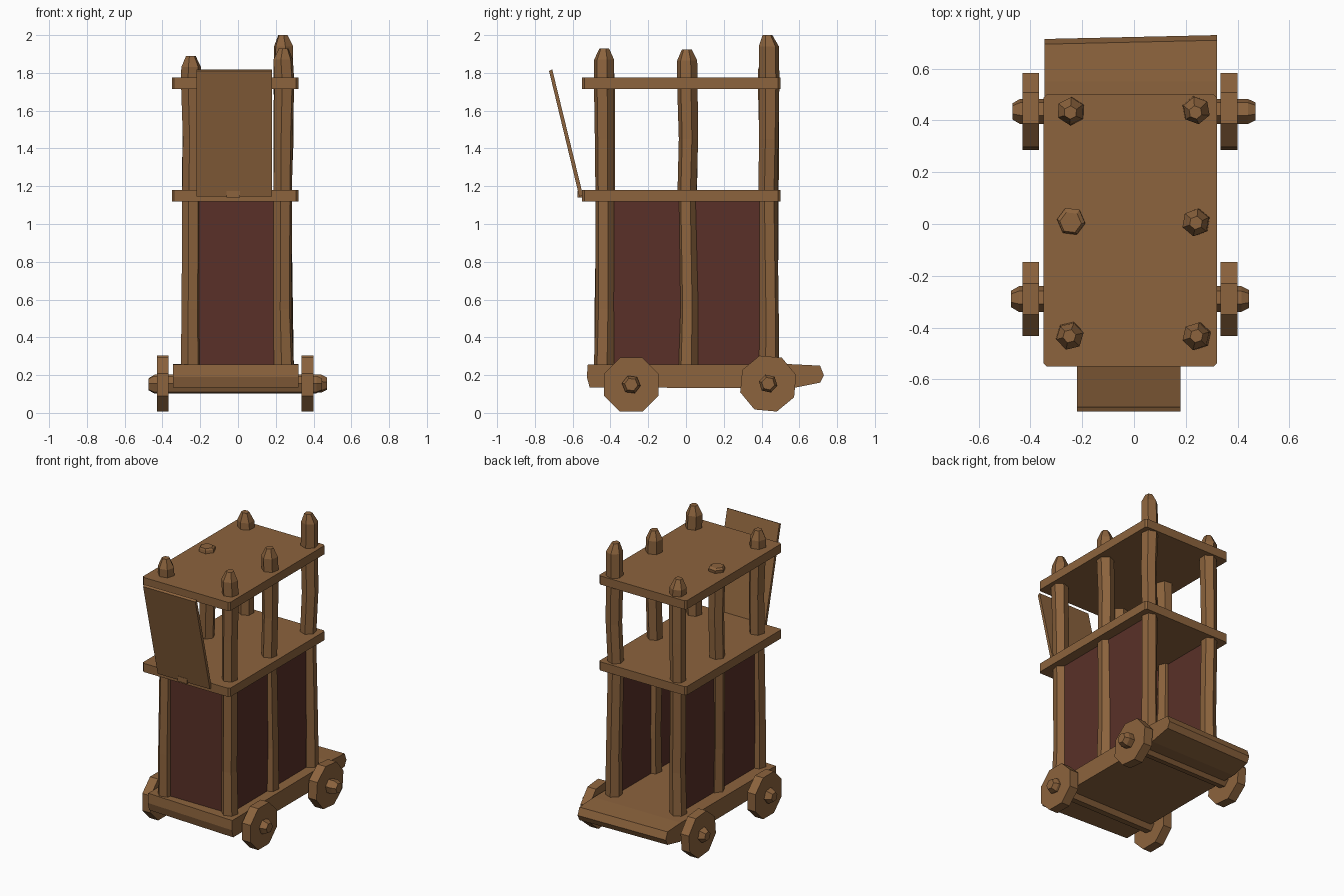
import bpy, bmesh, math, random
from mathutils import Vector, Matrix

if "Cube" in bpy.data.objects:
    bpy.data.objects.remove(bpy.data.objects["Cube"])

random.seed(4)

def material(name, rgb):
    m = bpy.data.materials.new(name)
    m.diffuse_color = (*rgb, 1)
    m.use_nodes = True
    m.node_tree.nodes["Principled BSDF"].inputs["Base Color"].default_value = m.diffuse_color
    return m

WOOD = material("brown wood", (0.264, 0.126, 0.047))
HIDE = material("dark red hide", (0.100, 0.030, 0.021))

def finish(name, bm, mat):
    bmesh.ops.recalc_face_normals(bm, faces=bm.faces)
    me = bpy.data.meshes.new(name)
    bm.to_mesh(me)
    bm.free()
    me.materials.append(mat)
    ob = bpy.data.objects.new(name, me)
    bpy.context.collection.objects.link(ob)
    return ob

def box(name, x0, x1, y0, y1, z0, z1, mat=WOOD, bevel=0.0):
    bm = bmesh.new()
    bmesh.ops.create_cube(bm, size=1)
    for v in bm.verts:
        v.co = Vector((x0 + (v.co.x + .5) * (x1 - x0),
                       y0 + (v.co.y + .5) * (y1 - y0),
                       z0 + (v.co.z + .5) * (z1 - z0)))
    if bevel:
        upright = [e for e in bm.edges if abs(e.verts[0].co.z - e.verts[1].co.z) > 1e-4]
        bmesh.ops.bevel(bm, geom=upright, offset=bevel, segments=1, affect='EDGES')
    return finish(name, bm, mat)

def rings(name, levels, sides, place, mat=WOOD, turn=0.0, jitter=0.0):
    """Stack of polygon rings (height, radius); place maps local z-up points to the model."""
    bm = bmesh.new()
    rows = []
    for h, r in levels:
        dx, dy = (random.uniform(-jitter, jitter) for _ in range(2))
        rows.append([bm.verts.new(place @ Vector((
            dx + r * math.cos(turn + math.tau * i / sides),
            dy + r * math.sin(turn + math.tau * i / sides), h))) for i in range(sides)])
    for a, b in zip(rows, rows[1:]):
        for i in range(sides):
            j = (i + 1) % sides
            bm.faces.new((a[i], a[j], b[j], b[i]))
    bm.faces.new(rows[0])
    bm.faces.new(rows[-1])
    return finish(name, bm, mat)

def prism(name, profile, x0, x1, mat=WOOD):
    """Side profile of (y, z) points carried across x."""
    bm = bmesh.new()
    a = [bm.verts.new((x0, y, z)) for y, z in profile]
    b = [bm.verts.new((x1, y, z)) for y, z in profile]
    bm.faces.new(a)
    bm.faces.new(b)
    for i in range(len(a)):
        j = (i + 1) % len(a)
        bm.faces.new((a[i], a[j], b[j], b[i]))
    return finish(name, bm, mat)

# Heavy base beam, tapered towards the back, with rough hewn ends
base = prism("base", [(-.52, .255), (-.525, .19), (-.51, .135), (.56, .13), (.70, .16),
                      (.72, .20), (.70, .25), (.55, .258)], -.345, .32)
for v in base.data.vertices:
    if v.co.y < -.4 and v.co.x < 0:
        v.co.y += .03
    if v.co.y > .6:
        v.co.y += .01 if v.co.x > 0 else -.005

# Two decks
for name, z0, z1 in (("middle_deck", 1.12, 1.18), ("top_deck", 1.715, 1.775)):
    box(name, -.35, .32, -.55, .50, z0, z1, bevel=.012)

# Six corner and middle posts with whittled tips
tops = {(-1, 0): 1.89, (-1, 1): 1.805, (-1, 2): 1.88,
        (1, 0): 1.93, (1, 1): 1.925, (1, 2): 2.0}
for (side, row), top in tops.items():
    x = -.245 if side < 0 else .24
    y = (-.43, .01, .435)[row]
    short = top < 1.85
    levels = [(.20, .055), (.55, .051), (1.15, .051), (1.45, .052), (1.75, .055),
              (top - (.01 if short else .06), .054), (top, .042 if short else .026)]
    rings("post", levels, 6, Matrix.Translation((x, y, 0)), turn=random.uniform(0, 1), jitter=.006)

# Hide panels on the front and both sides, the back stays open
box("front_panel", -.23, .22, -.445, -.425, .25, 1.13, HIDE)
for x in (-.245, .24):
    for y0, y1 in ((-.42, 0), (.02, .42)):
        box("side_panel", x - .01, x + .01, y0, y1, .25, 1.13, HIDE)

# Raised boarding ramp and its hinge
prism("ramp", [(-.545, 1.15), (-.565, 1.145), (-.725, 1.81), (-.708, 1.818)], -.22, .18)
box("ramp_hinge", -.06, .01, -.575, -.545, 1.14, 1.175)

# Axles and octagonal wheels
for y, z, x0, x1, turn in ((-.29, .15, -.475, .445, math.pi / 8), (.435, .155, -.47, .47, .30)):
    across = Matrix.Translation((0, y, z)) @ Matrix.Rotation(math.pi / 2, 4, 'Y')
    rings("axle", [(x0, .032), (x0 + .03, .05), (-.3, .05), (.3, .05), (x1 - .03, .05), (x1, .035)],
          6, across, turn=turn)
    for a, b in ((-.43, -.367), (.335, .40)):
        rings("wheel", [(a, .155), (b, .155)], 8, across, turn=turn)
